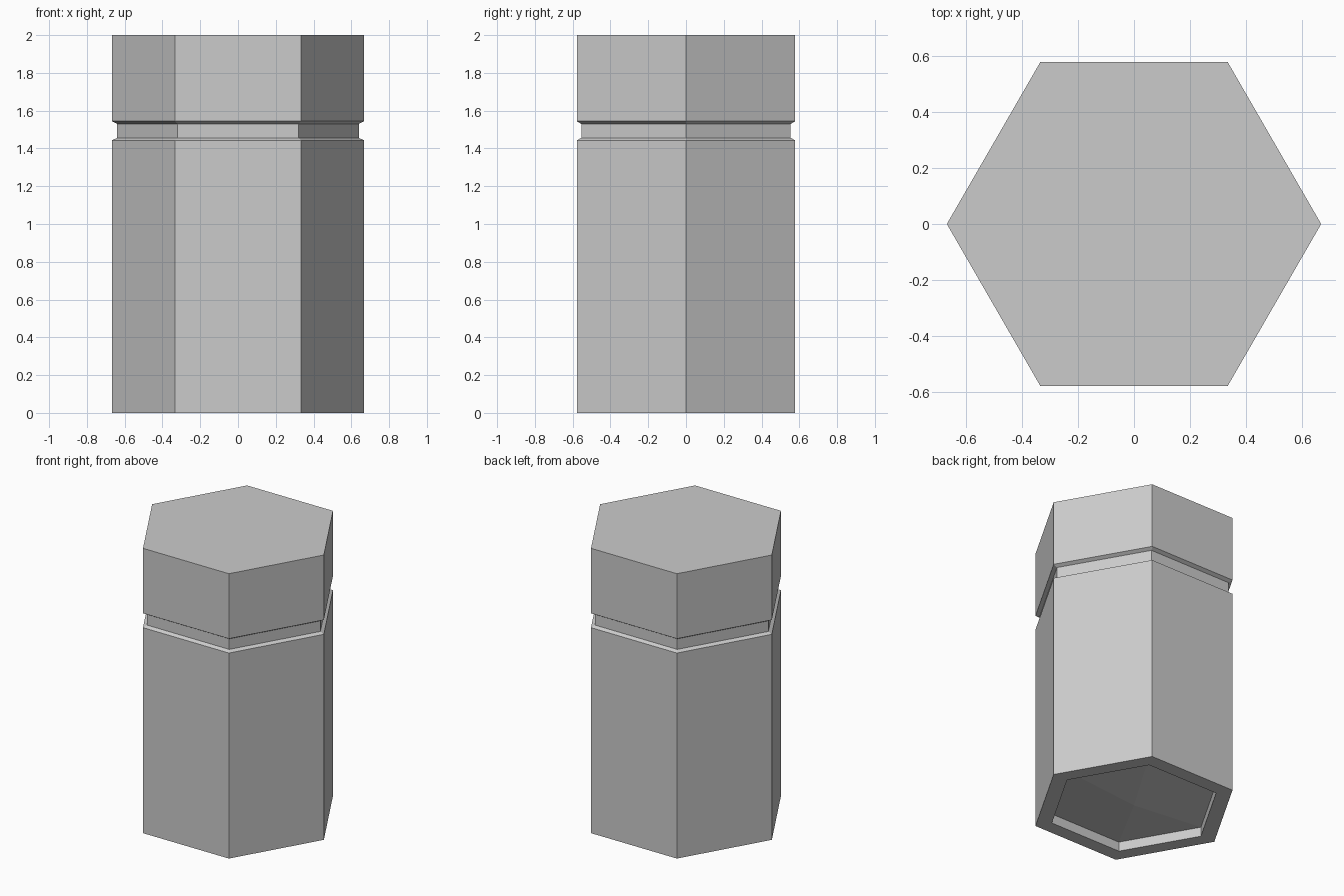
import bpy
import bmesh
from math import cos, sin, tau

cube = bpy.data.objects.get("Cube")
if cube:
    bpy.data.objects.remove(cube, do_unlink=True)

SIDES = 6
RADIUS = 0.667        # corner radius of the outer walls
NECK = 0.64           # corner radius inside the groove
RECESS = 0.556        # corner radius of the hollow in the base

grey = bpy.data.materials.new("light grey")
grey.use_nodes = True
colour = (0.6, 0.6, 0.6, 1)
grey.diffuse_color = colour
grey.node_tree.nodes["Principled BSDF"].inputs["Base Color"].default_value = colour


def hex_part(name, profile, tip=None, lid=False):
    """Sweep a (radius, height) profile round a hexagon, from the base upwards."""
    bm = bmesh.new()
    rings = [[bm.verts.new((r * cos(tau * i / SIDES), r * sin(tau * i / SIDES), z))
              for i in range(SIDES)] for r, z in profile]
    for low, high in zip(rings, rings[1:]):
        for i in range(SIDES):
            j = (i + 1) % SIDES
            bm.faces.new((low[i], low[j], high[j], high[i]))
    if tip is not None:
        centre = bm.verts.new((0, 0, tip))
        for i in range(SIDES):
            bm.faces.new((centre, rings[0][(i + 1) % SIDES], rings[0][i]))
    if lid:
        bm.faces.new(rings[-1])
    mesh = bpy.data.meshes.new(name)
    bm.to_mesh(mesh)
    bm.free()
    mesh.materials.append(grey)
    obj = bpy.data.objects.new(name, mesh)
    bpy.context.collection.objects.link(obj)
    return obj


# Body: recessed base with a shallow central point, walls, shoulder and neck
hex_part("body", [(RECESS, 0.066), (RECESS, 0), (RADIUS, 0), (RADIUS, 1.443),
                  (NECK, 1.456), (NECK, 1.53)], tip=0.02)

# Cap: bevelled lower lip, walls and flat lid
hex_part("cap", [(NECK, 1.53), (RADIUS, 1.544), (RADIUS, 2)], lid=True)
